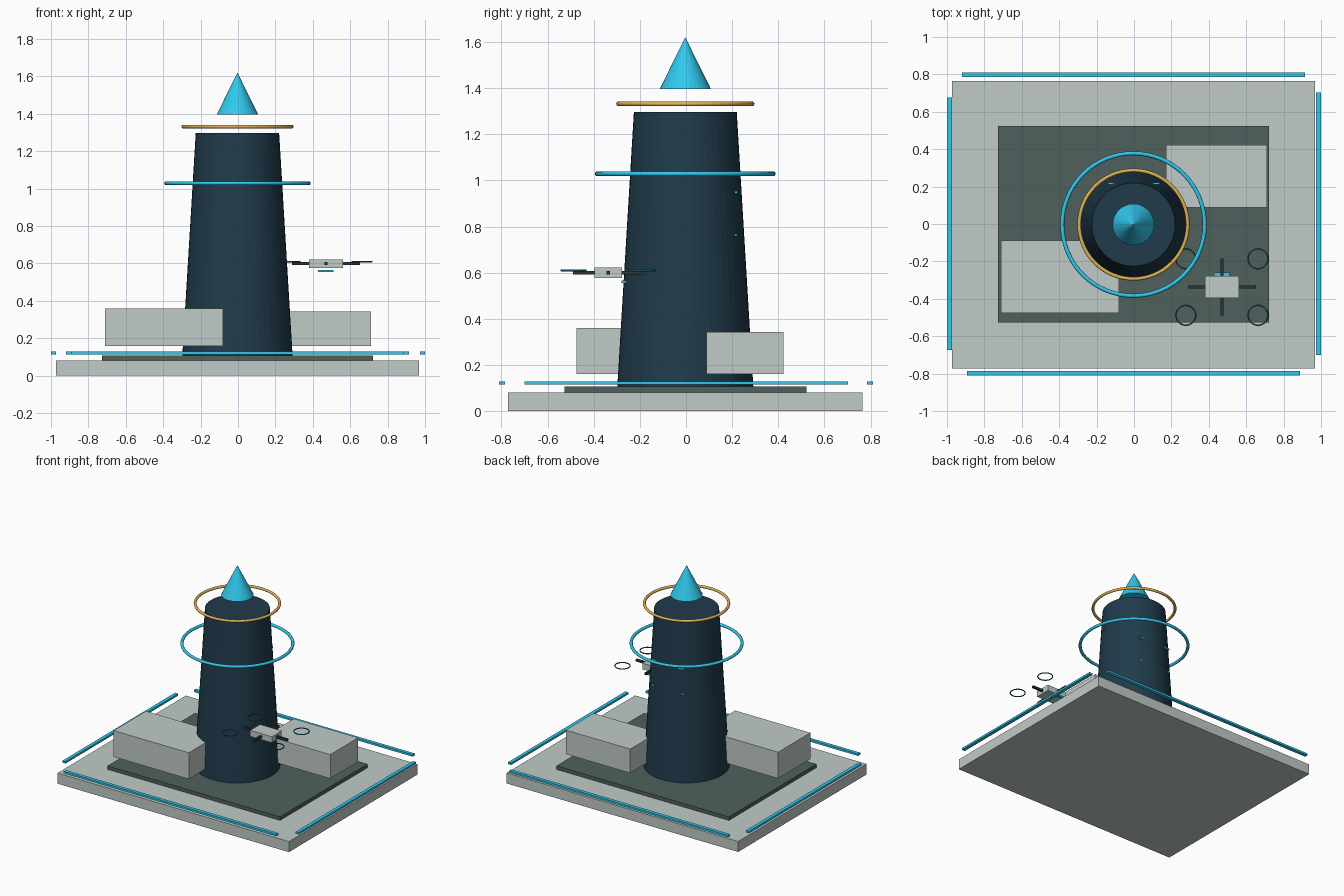
import bpy
from math import radians

if "Cube" in bpy.data.objects:
    bpy.data.objects.remove(bpy.data.objects["Cube"])


def material(name, rgb):
    m = bpy.data.materials.new(name)
    m.diffuse_color = (*rgb, 1)
    m.use_nodes = True
    m.node_tree.nodes["Principled BSDF"].inputs["Base Color"].default_value = m.diffuse_color
    return m


PALE = material("pale_stone", (0.53, 0.60, 0.57))
DARK = material("dark_plate", (0.08, 0.12, 0.11))
NAVY = material("navy", (0.014, 0.044, 0.07))
CYAN = material("cyan", (0.03, 0.58, 0.85))
GOLD = material("gold", (0.75, 0.45, 0.09))
BLACK = material("arm_black", (0.02, 0.035, 0.04))
TEAL = material("rotor_teal", (0.02, 0.16, 0.23))


def finish(name, mat, angle=None):
    ob = bpy.context.object
    ob.name = name
    ob.data.materials.append(mat)
    if angle:
        bpy.ops.object.shade_smooth_by_angle(angle=radians(angle))
    return ob


def box(name, mat, x, y, z):
    """Box from (min, max) ranges."""
    bpy.ops.mesh.primitive_cube_add(size=1, location=[sum(r) / 2 for r in (x, y, z)])
    bpy.context.object.scale = [r[1] - r[0] for r in (x, y, z)]
    bpy.ops.object.transform_apply(location=False, rotation=False, scale=True)
    return finish(name, mat)


def cone(name, mat, r1, r2, z0, z1, sides):
    bpy.ops.mesh.primitive_cone_add(vertices=sides, radius1=r1, radius2=r2, depth=z1 - z0,
                                    location=(CX, CY, (z0 + z1) / 2))
    return finish(name, mat)


def ring(name, mat, x, y, z, major, minor, seg=64, mseg=10):
    bpy.ops.mesh.primitive_torus_add(major_radius=major, minor_radius=minor, major_segments=seg,
                                     minor_segments=mseg, location=(x, y, z))
    return finish(name, mat, 50)


CX, CY = -0.003, -0.003

# Base slab and inset plate
box("base_slab", PALE, (-0.973, 0.968), (-0.772, 0.765), (0, 0.08))
box("inset_plate", DARK, (-0.726, 0.721), (-0.526, 0.523), (0.08, 0.107))

# Tower, spire and halo rings
cone("tower", NAVY, 0.295, 0.223, 0.105, 1.297, 48)
cone("spire", CYAN, 0.111, 0, 1.396, 1.621, 32)
ring("gold_ring", GOLD, CX, CY, 1.332, 0.290, 0.010)
ring("blue_ring", CYAN, CX, CY, 1.029, 0.381, 0.011)

# Side blocks
box("left_block", PALE, (-0.710, -0.080), (-0.475, -0.089), (0.16, 0.359))
box("right_block", PALE, (0.172, 0.712), (0.088, 0.422), (0.16, 0.342))

# Light strips floating around the base edge
SZ = (0.114, 0.129)
box("front_strip", CYAN, (-0.893, 0.888), (-0.811, -0.785), SZ)
box("back_strip", CYAN, (-0.920, 0.914), (0.785, 0.811), SZ)
box("left_strip", CYAN, (-1.0, -0.974), (-0.673, 0.675), SZ)
box("right_strip", CYAN, (0.974, 1.0), (-0.700, 0.702), SZ)

# Light bars sunk into the back of the tower
for i, z in enumerate((0.763, 0.949)):
    box(f"tower_light_bar_{i + 1}", CYAN, (-0.140, 0.136), (0.210, 0.223), (z - 0.005, z + 0.005))

# Hovering drone: body, crossed arms, sensor strip and rotor rings
DX, DY, DZ = 0.470, -0.337, 0.599
box("drone_body", PALE, (DX - 0.091, DX + 0.091), (DY - 0.059, DY + 0.059), (0.576, 0.622))
T = 0.008
box("drone_arm_x", BLACK, (DX - 0.182, DX + 0.182), (DY - T, DY + T), (DZ - T, DZ + T))
box("drone_arm_y", BLACK, (DX - T, DX + T), (DY - 0.152, DY + 0.152), (DZ - T, DZ + T))
box("drone_sensor", CYAN, (DX - 0.041, DX + 0.041), (-0.280, -0.258), (0.555, 0.565))
for sx in (-1, 1):
    for sy in (-1, 1):
        ring("drone_rotor", TEAL, DX + sx * 0.193, DY + sy * 0.151, 0.610, 0.053, 0.004, 32, 8)
